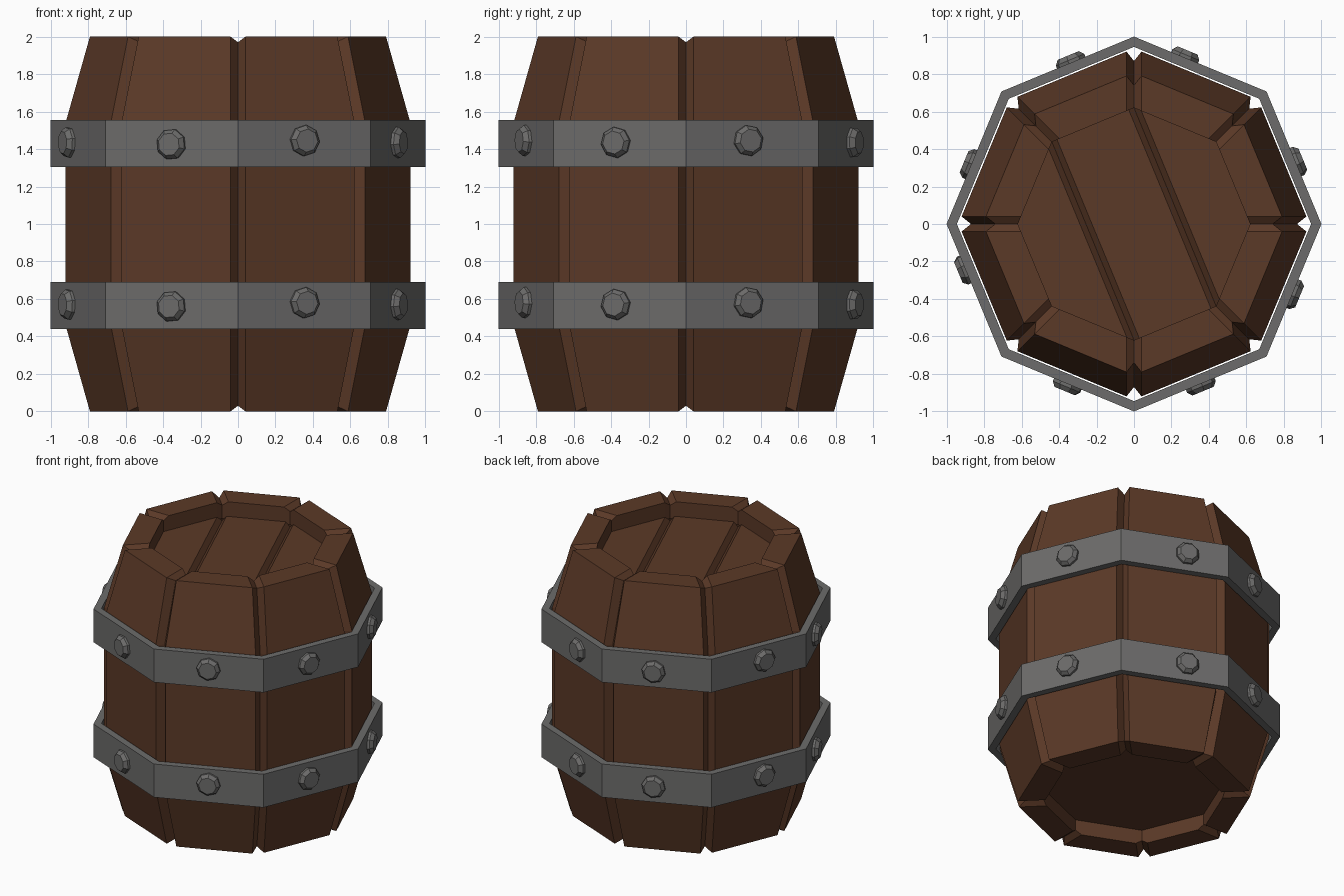
import bpy, math
from mathutils import Matrix, Vector

if "Cube" in bpy.data.objects:
    bpy.data.objects.remove(bpy.data.objects["Cube"])


def material(name, color):
    m = bpy.data.materials.new(name)
    m.diffuse_color = (*color, 1)
    m.use_nodes = True
    m.node_tree.nodes["Principled BSDF"].inputs["Base Color"].default_value = m.diffuse_color
    return m


wood = material("brown wood", (0.105, 0.041, 0.020))
iron = material("grey iron", (0.150, 0.148, 0.145))


def add(name, verts, faces, mat):
    me = bpy.data.meshes.new(name)
    me.from_pydata([tuple(v) for v in verts], [], faces)
    me.materials.append(mat)
    ob = bpy.data.objects.new(name, me)
    bpy.context.collection.objects.link(ob)
    return ob


def loft(rings, closed=False):
    """Join equal-length rings with quads."""
    n = len(rings[0])
    verts = [v for r in rings for v in r]
    m = len(rings)
    faces = [(i * n + j, i * n + (j + 1) % n, (i + 1) % m * n + (j + 1) % n, (i + 1) % m * n + j)
             for i in range(m if closed else m - 1) for j in range(n)]
    return verts, faces


def octagon(r, z):
    return [Vector((r * math.cos(k * math.pi / 4), r * math.sin(k * math.pi / 4), z)) for k in range(8)]


# Staves: octagonal shell with a V groove at each corner, running over both rims
def stave_ring(r, z, groove_r, groove_z):
    ring = []
    for k in range(8):
        rot = Matrix.Rotation(k * math.pi / 4, 3, 'Z')
        ring += [rot @ Vector(p) for p in ((r, -0.04, z), (groove_r, 0, groove_z), (r, 0.04, z))]
    return ring


profile = [(0.603, 0.11, 0.62, 0.11), (0.603, 0, 0.62, 0.03), (0.79, 0, 0.74, 0.03),
           (0.92, 0.46, 0.87, 0.46), (0.92, 1.54, 0.87, 1.54), (0.79, 2, 0.74, 1.97),
           (0.603, 2, 0.62, 1.97), (0.603, 1.87, 0.62, 1.87)]
verts, faces = loft([stave_ring(*p) for p in profile])
add("staves", verts, faces, wood)

# Bottom board
add("bottom_board", octagon(0.62, 0.11), [tuple(reversed(range(8)))], wood)

# Lid: three planks parted by two V grooves, running corner to corner
lid_z, a, b = 1.89, 0.237, 0.573
half = [(a - 0.03, 0), (a, -0.035), (a + 0.03, 0), (b, 0)]
section = [(-u, d) for u, d in reversed(half)] + half
turn = Matrix.Rotation(math.radians(22.5), 3, 'Z')
verts = []
for u, d in section:
    v = b - max(0, abs(u) - a)
    verts += [turn @ Vector((u, s * v, lid_z + d)) for s in (-1, 1)]
add("lid", verts, [(2 * i, 2 * i + 2, 2 * i + 3, 2 * i + 1) for i in range(len(section) - 1)], wood)

# Hoops and their bolts
shifts = [-0.025, 0.09, -0.02, 0.04, -0.12, 0, 0, -0.02]
for label, z0, z1 in (("lower", 0.44, 0.69), ("upper", 1.305, 1.555)):
    verts, faces = loft([octagon(1, z0), octagon(1, z1), octagon(0.945, z1), octagon(0.945, z0)], True)
    add(label + "_hoop", verts, faces, iron)
    for k, shift in enumerate(shifts):
        # local z points outward from the hoop face
        place = (Matrix.Rotation(math.radians(22.5 + 45 * k), 4, 'Z')
                 @ Matrix.Translation((0.915, shift, z0 + 0.14 - 0.01 * (k % 3)))
                 @ Matrix.Rotation(math.pi / 2, 4, 'Y') @ Matrix.Rotation(0.2 + k, 4, 'Z'))
        verts, faces = loft([octagon(0.083, 0), octagon(0.083, 0.025), octagon(0.062, 0.05)])
        faces.append(tuple(range(16, 24)))
        add(f"{label}_bolt_{k + 1}", [place @ v for v in verts], faces, iron)
